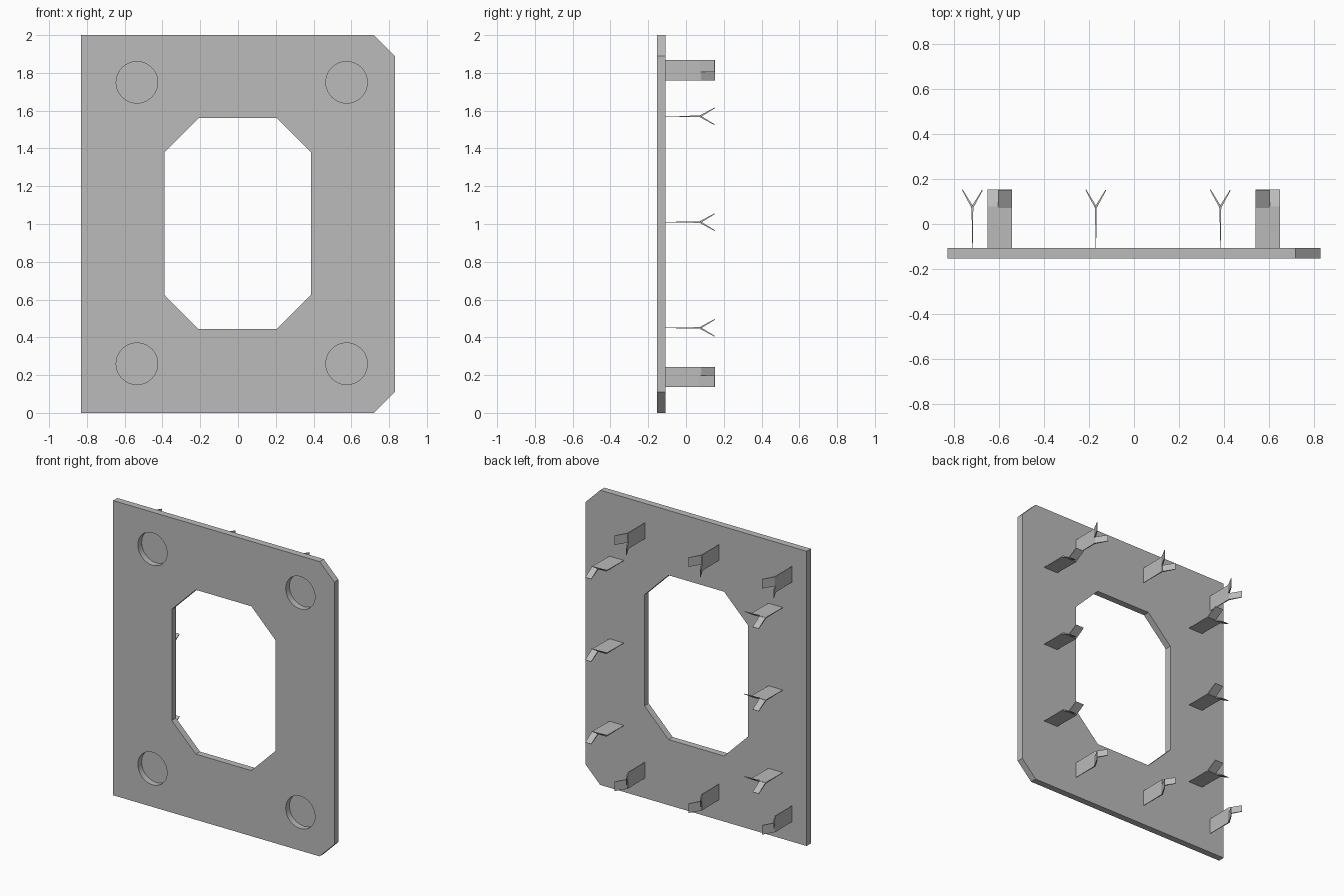
import bpy, bmesh
from mathutils import Vector

cube = bpy.data.objects.get("Cube")
if cube:
    bpy.data.objects.remove(cube, do_unlink=True)

steel = bpy.data.materials.new("grey steel")
steel.use_nodes = True
GREY = (0.5, 0.5, 0.5, 1)
steel.diffuse_color = GREY
steel.node_tree.nodes["Principled BSDF"].inputs["Base Color"].default_value = GREY

FRONT, BACK, FORK, TIP = -0.153, -0.108, 0.078, 0.153


def finish(name, bm):
    bmesh.ops.recalc_face_normals(bm, faces=bm.faces)
    mesh = bpy.data.meshes.new(name)
    bm.to_mesh(mesh)
    bm.free()
    mesh.materials.append(steel)
    obj = bpy.data.objects.new(name, mesh)
    bpy.context.collection.objects.link(obj)
    return obj


def extrude(bm, points, offset):
    """Turn a closed loop of points into a solid prism."""
    face = bm.faces.new([bm.verts.new(p) for p in points])
    out = bmesh.ops.extrude_face_region(bm, geom=[face])["geom"]
    verts = [e for e in out if isinstance(e, bmesh.types.BMVert)]
    bmesh.ops.translate(bm, verts=verts, vec=offset)


def prism(name, outline, y0, y1):
    bm = bmesh.new()
    extrude(bm, [(x, y0, z) for x, z in outline], (0, y1 - y0, 0))
    return finish(name, bm)


def cut(target, cutter):
    mod = target.modifiers.new("cut", 'BOOLEAN')
    mod.operation, mod.solver, mod.object = 'DIFFERENCE', 'EXACT', cutter
    bpy.context.view_layer.objects.active = target
    bpy.ops.object.modifier_apply(modifier=mod.name)
    bpy.data.objects.remove(cutter, do_unlink=True)


# Plate with two clipped corners
plate = prism("plate", [(-0.83, 0), (0.72, 0), (0.83, 0.11), (0.83, 1.89),
                        (0.72, 2), (-0.83, 2)], FRONT, BACK)

# Eight-sided window
window = [(-0.21, 0.445), (0.207, 0.445), (0.387, 0.625), (0.387, 1.38),
          (0.207, 1.56), (-0.21, 1.56), (-0.39, 1.38), (-0.39, 0.625)]
cut(plate, prism("window_cutter", window, FRONT - 0.1, BACK + 0.1))

# Round blind recesses in the front
for x in (-0.535, 0.575):
    for z in (0.26, 1.75):
        bpy.ops.mesh.primitive_cylinder_add(vertices=40, radius=0.11, depth=0.2,
                                            location=(x, BACK - 0.104, z),
                                            rotation=(1.5708, 0, 0))
        cut(plate, bpy.context.object)
bpy.ops.object.select_all(action='DESELECT')
plate.select_set(True)
bpy.context.view_layer.objects.active = plate
bpy.ops.object.shade_smooth_by_angle(angle=0.5)


def anchor(name, centre, across, bend):
    """Thin split tab: a narrow prong bends one way, a wide one the other.
    across points from the narrow prong to the wide one."""
    across, bend = Vector(across), Vector(bend)
    bm = bmesh.new()

    def strip(profile, w0, w1):
        pts = [centre + bend * n + across * w0 + Vector((0, y, 0)) for y, n in profile]
        extrude(bm, pts, across * (w1 - w0))

    strip([(BACK - 0.002, -0.001), (FORK, -0.004), (FORK, 0.004), (BACK - 0.002, 0.001)],
          -0.054, 0.054)
    for side, w0, w1 in ((1, -0.054, -0.009), (-1, -0.009, 0.054)):
        strip([(FORK - 0.006, -0.004 * side), (FORK + 0.004, -0.001 * side),
               (TIP, 0.043 * side), (TIP - 0.003, 0.046 * side),
               (FORK - 0.006, 0.004 * side)], w0, w1)
    finish(name, bm)


# Upright tabs along the top and bottom edges
for i, x in enumerate((-0.72, -0.17, 0.385)):
    anchor(f"top_anchor_{i + 1}", Vector((x, 0, 1.815)), (0, 0, 1), (-1, 0, 0))
    anchor(f"bottom_anchor_{i + 1}", Vector((x, 0, 0.19)), (0, 0, -1), (-1, 0, 0))

# Flat tabs down both sides
for i, z in enumerate((0.45, 1.01, 1.57)):
    anchor(f"left_anchor_{i + 1}", Vector((0.596, 0, z)), (-1, 0, 0), (0, 0, -1))
    anchor(f"right_anchor_{i + 1}", Vector((-0.598, 0, z)), (1, 0, 0), (0, 0, -1))
